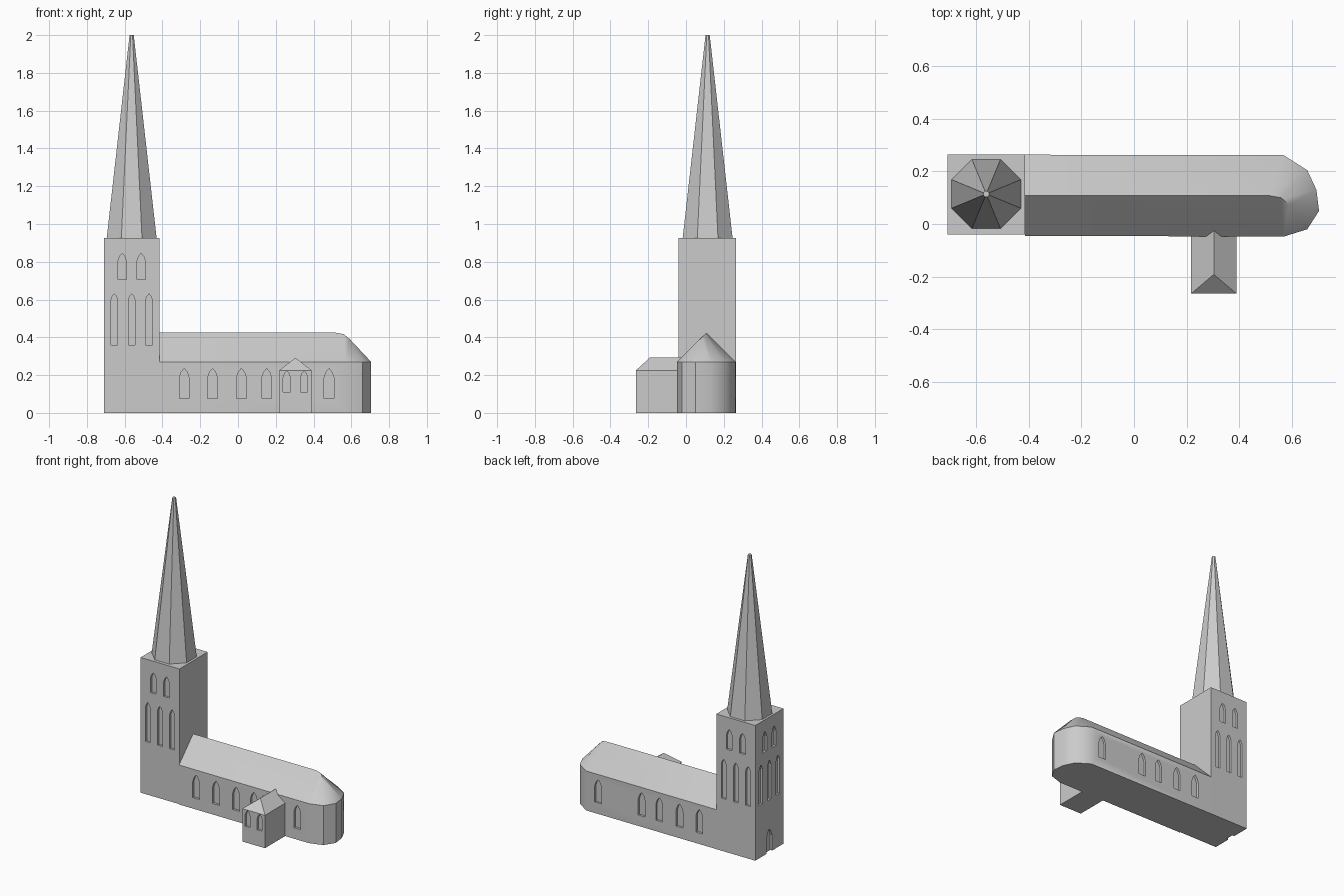
import bpy, bmesh, math
from mathutils import Matrix, Vector

if "Cube" in bpy.data.objects:
    bpy.data.objects.remove(bpy.data.objects["Cube"])

stone = bpy.data.materials.new("grey_stone")
stone.diffuse_color = (0.6, 0.6, 0.6, 1)
stone.use_nodes = True
stone.node_tree.nodes["Principled BSDF"].inputs["Base Color"].default_value = stone.diffuse_color


def make(name, verts, faces):
    """Mesh object from points and faces, with outward normals."""
    bm = bmesh.new()
    vs = [bm.verts.new(v) for v in verts]
    for f in faces:
        bm.faces.new([vs[i] for i in f])
    bmesh.ops.recalc_face_normals(bm, faces=bm.faces)
    mesh = bpy.data.meshes.new(name)
    bm.to_mesh(mesh)
    bm.free()
    mesh.materials.append(stone)
    obj = bpy.data.objects.new(name, mesh)
    bpy.context.collection.objects.link(obj)
    return obj


def walls(n):
    """Side faces joining ring 0..n-1 to ring n..2n-1."""
    return [(i, (i + 1) % n, n + (i + 1) % n, n + i) for i in range(n)]


def recess(body, origin, angle, w, z0, z1, depth=0.015):
    """Cut a pointed-arch niche; angle 0 faces -y, turning about z."""
    h = w / 2
    spring = z1 - w * 0.95
    shape = [(-h, z0), (h, z0), (h, spring), (h * .6, spring + (z1 - spring) * .62), (0, z1),
             (-h * .6, spring + (z1 - spring) * .62), (-h, spring)]
    n = len(shape)
    turn = Matrix.Rotation(angle, 3, 'Z')
    pts = [turn @ Vector((x, y, z)) + Vector((*origin, 0))
           for y in (-0.05, depth) for x, z in shape]
    cutter = make("niche_cutter", pts, walls(n) + [tuple(range(n)), tuple(range(n, 2 * n))])
    mod = body.modifiers.new("niche", 'BOOLEAN')
    mod.object, mod.operation, mod.solver = cutter, 'DIFFERENCE', 'EXACT'
    bpy.context.view_layer.objects.active = body
    bpy.ops.object.modifier_apply(modifier=mod.name)
    bpy.data.objects.remove(cutter)


# Tower block
X0, X1, Y0, Y1, TOP = -0.71, -0.415, -0.04, 0.265, 0.925
corners = [(X0, Y0), (X1, Y0), (X1, Y1), (X0, Y1)]
tower = make("tower", [(x, y, z) for z in (0, TOP) for x, y in corners],
             walls(4) + [(0, 1, 2, 3), (4, 5, 6, 7)])
cx, cy = -0.563, 0.1125

# Tower niches on front, west and back
for origin, angle in (((cx, Y0), 0), ((X0, cy), -math.pi / 2), ((cx, Y1), math.pi)):
    along = Vector((math.cos(angle), math.sin(angle)))
    for off in (-0.05, 0.05):
        recess(tower, Vector(origin) + along * off, angle, 0.044, 0.705, 0.845)
    for off in (-0.092, 0, 0.092):
        recess(tower, Vector(origin) + along * off, angle, 0.036, 0.36, 0.63)
# West door
recess(tower, (X0, cy), -math.pi / 2, 0.06, -0.05, 0.16)

# Octagonal spire with a tiny flat tip
ring = [math.radians(22.5 + 45 * i) for i in range(8)]
make("spire", [(cx + r * math.cos(a), cy + 0.002 + r * math.sin(a), z)
               for r, z in ((0.143, TOP), (0.012, 2.0)) for a in ring],
     walls(8) + [tuple(range(8)), tuple(range(8, 16))])

# Nave with rounded apse
plan = [(X1, -0.045), (0.57, -0.048), (0.66, -0.02), (0.705, 0.05),
        (0.695, 0.13), (0.66, 0.205), (0.57, 0.262), (X1, 0.264)]
n = len(plan)
pts = [(x, y, z) for z in (0, 0.27) for x, y in plan]
pts += [(X1, 0.108, 0.425), (0.515, 0.108, 0.425), (0.56, 0.1, 0.417), (0.59, 0.075, 0.392)]
R, A, B, C = range(2 * n, 2 * n + 4)
e = list(range(n, 2 * n))
roof = [(e[0], e[1], C, B, A, R), (e[6], e[7], R, A), (e[7], e[0], R),
        (e[1], e[2], C), (e[2], e[3], C), (e[3], e[4], C), (e[4], B, C),
        (e[4], e[5], B), (e[5], A, B), (e[5], e[6], A)]
nave = make("nave", pts, walls(n) + roof + [tuple(range(n))])
for x in (-0.285, -0.135, 0.018, 0.152, 0.482):
    recess(nave, (x, -0.046), 0, 0.052, 0.075, 0.235)
    recess(nave, (x, 0.263), math.pi, 0.052, 0.075, 0.235)

# Porch with hipped front
px0, px1, py0, py1, eave = 0.218, 0.39, -0.265, -0.04, 0.225
base = [(px0, py0), (px1, py0), (px1, py1), (px0, py1)]
mid = (px0 + px1) / 2
porch = make("porch", [(x, y, z) for z in (0, eave) for x, y in base]
             + [(mid, -0.192, 0.292), (mid, 0.02, 0.292)],
             walls(4) + [(0, 1, 2, 3), (4, 5, 8), (5, 6, 9, 8), (7, 4, 8, 9), (6, 7, 9)])
for off in (-0.046, 0.046):
    recess(porch, (mid + off, py0), 0, 0.038, 0.11, 0.222)

# Smooth the curved apse, keep the masonry edges sharp
bpy.ops.object.select_all(action='DESELECT')
nave.select_set(True)
bpy.context.view_layer.objects.active = nave
bpy.ops.object.shade_smooth_by_angle(angle=math.radians(35))
